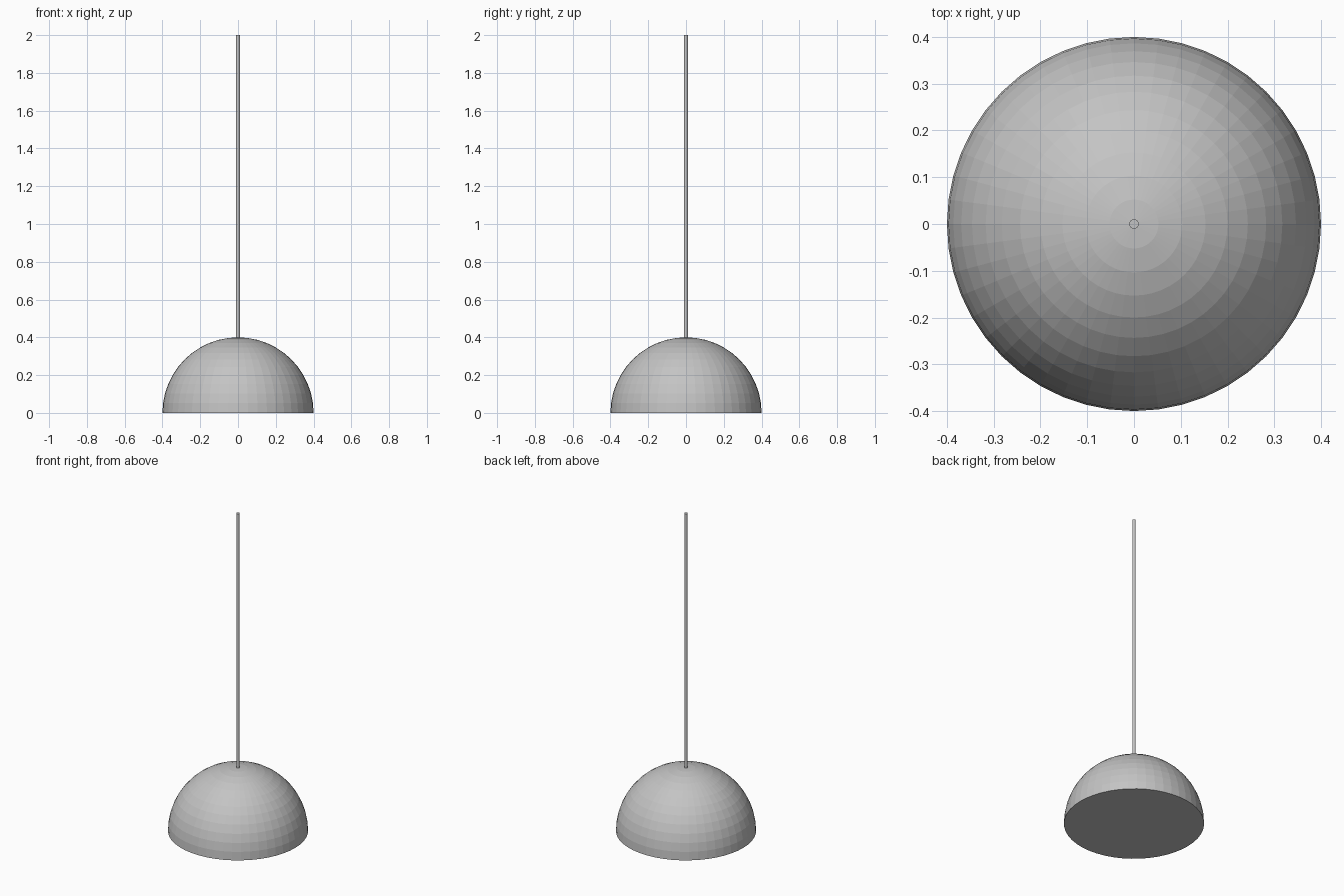
import bpy
import bmesh
from math import sin, cos, pi

cube = bpy.data.objects.get("Cube")
if cube:
    bpy.data.objects.remove(cube, do_unlink=True)

RADIUS, SEGMENTS, RINGS = 0.4, 48, 12
ROD_RADIUS, TOP = 0.01, 2.0

grey = bpy.data.materials.new("plain grey")
grey.use_nodes = True
colour = (0.55, 0.55, 0.55, 1)
grey.diffuse_color = colour
grey.node_tree.nodes["Principled BSDF"].inputs["Base Color"].default_value = colour


def lathe(name, profile, segments):
    """Spin a (radius, height) profile about z; radius zero closes an end."""
    bm = bmesh.new()
    verts = [bm.verts.new((r, 0, z)) for r, z in profile]
    edges = [bm.edges.new(pair) for pair in zip(verts, verts[1:])]
    bmesh.ops.spin(bm, geom=verts + edges, cent=(0, 0, 0), axis=(0, 0, 1),
                   angle=2 * pi, steps=segments, use_merge=True)
    bmesh.ops.remove_doubles(bm, verts=bm.verts, dist=0.0001)
    bmesh.ops.recalc_face_normals(bm, faces=bm.faces)
    mesh = bpy.data.meshes.new(name)
    bm.to_mesh(mesh)
    bm.free()
    mesh.materials.append(grey)
    obj = bpy.data.objects.new(name, mesh)
    bpy.context.collection.objects.link(obj)
    return obj


# Solid half-sphere with a flat underside
arc = [(RADIUS * cos(pi / 2 * i / RINGS), RADIUS * sin(pi / 2 * i / RINGS))
       for i in range(RINGS)]
lathe("dome", [(0, 0)] + arc + [(0, RADIUS)], SEGMENTS)

# Thin upright rod, seated slightly into the dome
foot = RADIUS - 0.02
lathe("rod", [(0, foot), (ROD_RADIUS, foot), (ROD_RADIUS, TOP), (0, TOP)], 24)
